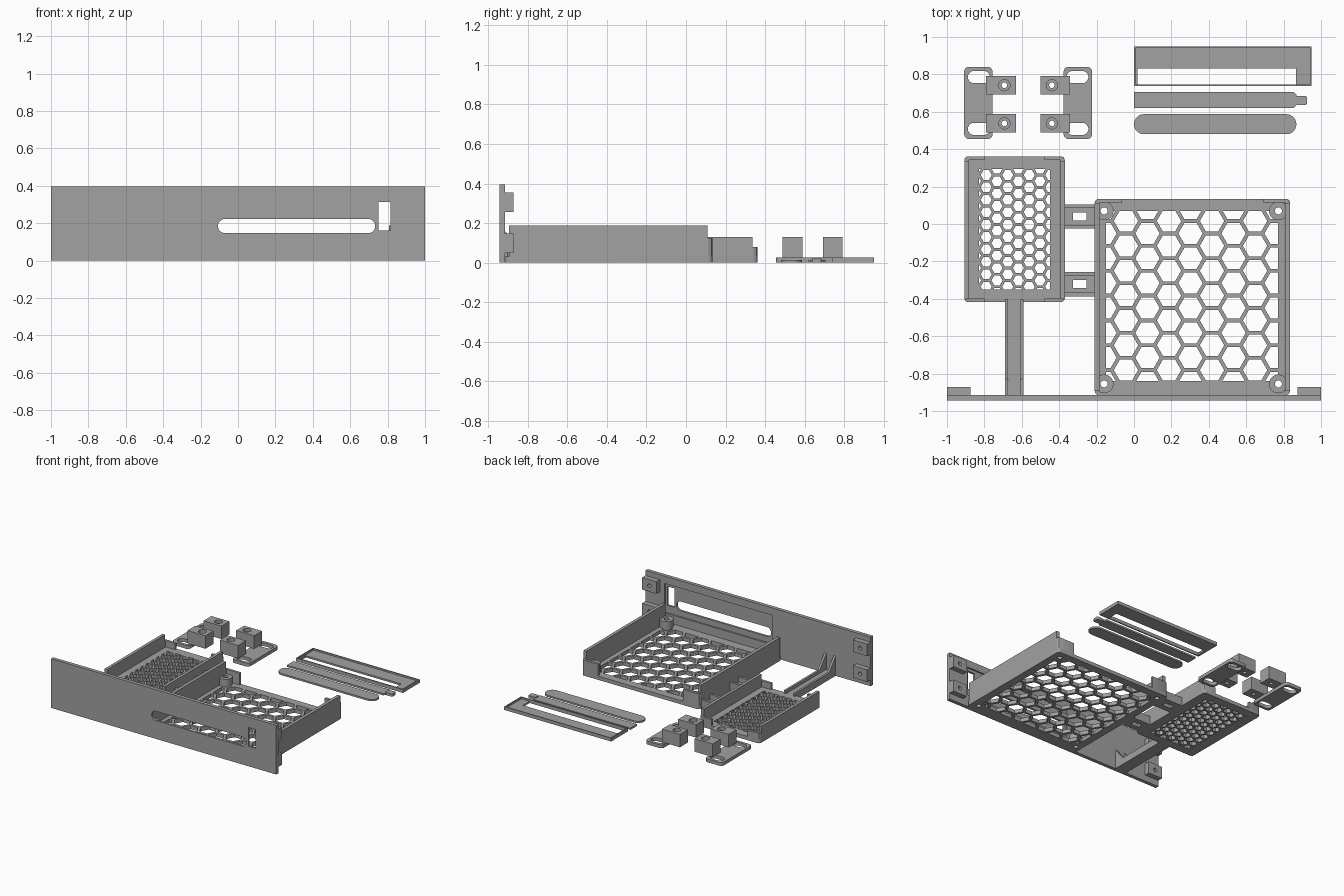
import bpy, bmesh, math
from mathutils import Vector

if "Cube" in bpy.data.objects:
    bpy.data.objects.remove(bpy.data.objects["Cube"])

gray = bpy.data.materials.new("plain_gray")
gray.use_nodes = True
gray.diffuse_color = (0.36, 0.36, 0.36, 1)
gray.node_tree.nodes["Principled BSDF"].inputs["Base Color"].default_value = (0.36, 0.36, 0.36, 1)


# --- helpers ---
def prism(name, polys, lo, hi, axis="z"):
    """Extrude flat outlines along an axis: z takes (x, y), y takes (x, z), x takes (y, z)."""
    place = {"z": lambda a, b, h: (a, b, h), "y": lambda a, b, h: (a, h, b),
             "x": lambda a, b, h: (h, a, b)}[axis]
    bm = bmesh.new()
    for poly in polys:
        face = bm.faces.new([bm.verts.new(place(a, b, lo)) for a, b in poly])
        out = bmesh.ops.extrude_face_region(bm, geom=[face])
        moved = [v for v in out["geom"] if isinstance(v, bmesh.types.BMVert)]
        bmesh.ops.translate(bm, verts=moved, vec=Vector(place(0, 0, hi - lo)))
    bmesh.ops.recalc_face_normals(bm, faces=bm.faces)
    mesh = bpy.data.meshes.new(name)
    bm.to_mesh(mesh)
    bm.free()
    mesh.materials.append(gray)
    obj = bpy.data.objects.new(name, mesh)
    bpy.context.collection.objects.link(obj)
    return obj


def rect(x0, x1, y0, y1):
    return [(x0, y0), (x1, y0), (x1, y1), (x0, y1)]


def rounded(x0, x1, y0, y1, r, n=6):
    pts = []
    corners = [(x1 - r, y1 - r), (x0 + r, y1 - r), (x0 + r, y0 + r), (x1 - r, y0 + r)]
    for i, (cx, cy) in enumerate(corners):
        for k in range(n + 1):
            a = math.pi / 2 * (i + k / n)
            pts.append((cx + r * math.cos(a), cy + r * math.sin(a)))
    return pts


def circle(cx, cy, r, n=24, turn=0):
    return [(cx + r * math.cos(math.tau * k / n + turn),
             cy + r * math.sin(math.tau * k / n + turn)) for k in range(n)]


def box(name, x0, x1, y0, y1, z0, z1):
    return prism(name, [rect(x0, x1, y0, y1)], z0, z1)


def boolean(obj, tool, mode="DIFFERENCE"):
    mod = obj.modifiers.new("cut", "BOOLEAN")
    mod.object, mod.operation, mod.solver = tool, mode, "EXACT"
    bpy.context.view_layer.objects.active = obj
    bpy.ops.object.modifier_apply(modifier=mod.name)
    bpy.data.objects.remove(tool)


FLOOR = 0.03


def hex_cutter(x0, x1, y0, y1, cx, cy, side, gap):
    """Staggered flat-topped hexagons trimmed to a rectangle."""
    pitch = math.sqrt(3) * side
    radius = side - gap / math.sqrt(3)
    cells = []
    for i in range(-1, 12):
        for j in range(-2, 14):
            x = cx + 1.5 * side * i
            y = cy - pitch * (j + (i % 2) / 2)
            if x0 - radius < x < x1 + radius and y0 - radius < y < y1 + radius:
                cells.append(circle(x, y, radius, 6))
    cutter = prism("hex_cutter", cells, -0.05, 0.1)
    boolean(cutter, box("hex_limit", x0, x1, y0, y1, -0.04, 0.09), "INTERSECT")
    return cutter


def tray(name, x0, x1, y0, y1, t, wall_h, tab_h, tab_len, ends):
    floor = prism(name + "_floor", [rounded(x0, x1, y0, y1, 0.022)], 0, FLOOR)
    for side, xo, s in (("right", x0, 1), ("left", x1, -1)):
        xs = sorted((xo, xo + s * t))
        box(f"{name}_{side}_wall", *xs, y0 + 0.02, y1 - 0.025, 0, wall_h)
        # low returns wrapping round the open ends
        for end, yo, d in ends:
            tab = [(xo, yo - d * 0.03), (xo, yo - d * 0.02), (xo + s * 0.007, yo - d * 0.006),
                   (xo + s * 0.02, yo), (xo + s * tab_len, yo), (xo + s * tab_len, yo - d * 0.02),
                   (xo + s * t, yo - d * 0.02), (xo + s * t, yo - d * 0.03)]
            prism(f"{name}_{side}_{end}_return", [tab], 0, tab_h)
    return floor


# --- front panel with display slot and switch window ---
panel = box("front_panel", -1, 1, -0.943, -0.914, 0, 0.395)
boolean(panel, box("pocket_cutter", -0.125, 0.83, -0.926, -0.9, 0.1, 0.335))
boolean(panel, prism("slot_cutter", [rounded(-0.107, 0.733, 0.147, 0.222, 0.036),
                                     rect(0.752, 0.815, 0.16, 0.312)], -1, -0.9, "y"))
for side, x0, x1 in (("right", -1, -0.873), ("left", 0.873, 1)):
    for level, z in (("lower", 0.05), ("upper", 0.257)):
        lug = box(f"{side}_{level}_lug", x0, x1, -0.915, -0.872, z, z + 0.097)
        boolean(lug, prism("lug_hole", [circle((x0 + x1) / 2, z + 0.048, 0.015, 16)],
                           -0.905, -0.8, "y"))

# --- large tray with corner bosses ---
large = tray("large_tray", -0.21, 0.834, -0.914, 0.134, 0.026, 0.187, 0.125, 0.145,
             [("back", 0.134, 1)])
boolean(large, hex_cutter(-0.15, 0.77, -0.84, 0.07, -0.043, 0.016, 0.0767, 0.02))
bosses = [(x, y) for x in (-0.16, 0.772) for y in (-0.855, 0.07)]
boolean(large, prism("boss_holes", [circle(x, y, 0.019) for x, y in bosses], -0.1, 0.2))
for i, (x, y) in enumerate(bosses):
    boss = prism(f"corner_boss_{i + 1}", [circle(x, y, 0.05, 32)], 0, 0.09)
    boolean(boss, prism("boss_hole", [circle(x, y, 0.019)], -0.1, 0.2))

# --- small tray ---
small = tray("small_tray", -0.907, -0.37, -0.417, 0.362, 0.024, 0.131, 0.08, 0.108,
             [("back", 0.362, 1), ("front", -0.417, -1)])
boolean(small, hex_cutter(-0.83, -0.448, -0.35, 0.295, -0.79, 0.262, 0.0383, 0.015))

# --- slotted links joining the trays ---
for name, y0 in (("back", -0.025), ("front", -0.387)):
    y1 = y0 + 0.13
    link = box(name + "_link", -0.385, -0.195, y0, y1, 0, FLOOR)
    boolean(link, box("link_slot", -0.327, -0.255, y0 + 0.045, y0 + 0.087, -0.1, 0.1))
    for k, y in enumerate((y0, y1 - 0.02)):
        box(f"{name}_link_rib_{k + 1}", -0.385, -0.195, y, y + 0.02, 0, 0.07)

# --- strut from the panel to the small tray ---
box("strut_floor", -0.69, -0.59, -0.92, -0.41, 0, FLOOR)
rib = [(-0.92, 0), (-0.4, 0), (-0.4, 0.055), (-0.83, 0.055), (-0.915, 0.16), (-0.92, 0.16)]
for name, x in (("right", -0.69), ("left", -0.607)):
    prism(f"strut_{name}_rib", [rib], x, x + 0.017, "x")

# --- pair of loose mounting brackets, mirrored ---
for side, s in (("right", 1), ("left", -1)):
    def span(a, b):
        return sorted((-0.566 + s * a, -0.566 + s * b))
    base = prism(side + "_bracket_base", [rounded(*span(-0.342, -0.19), 0.455, 0.84, 0.025)],
                 0, 0.027)
    slots = [rounded(*span(-0.322, -0.205), y, y + 0.065, 0.032) for y in (0.476, 0.753)]
    boolean(base, prism("bracket_slots", slots, -0.1, 0.1))
    for name, y in (("front", 0.488), ("back", 0.692)):
        block = box(f"{side}_bracket_{name}_block", *span(-0.225, -0.065), y, y + 0.1, 0.027, 0.131)
        cx, cy = -0.566 - s * 0.127, y + 0.05
        boolean(block, prism("bolt_hole", [circle(cx, cy, 0.015, 16)], -0.1, 0.3))
        boolean(block, prism("counterbore", [circle(cx, cy, 0.03)], 0.105, 0.3))

# --- loose display bezel, carrier strip and lens ---
bezel = box("bezel_plate", 0, 0.95, 0.737, 0.95, 0, 0.014)
boolean(bezel, box("bezel_window", 0.02, 0.867, 0.747, 0.832, -0.1, 0.1))
box("bezel_front_rim", 0, 0.95, 0.737, 0.747, 0, 0.027)
box("bezel_back_rim", 0, 0.95, 0.942, 0.95, 0, 0.027)
box("bezel_right_rim", 0, 0.01, 0.737, 0.95, 0, 0.027)
box("bezel_left_rim", 0.94, 0.95, 0.737, 0.95, 0, 0.027)

strip = [(0, 0.62), (0.855, 0.62), (0.868, 0.633), (0.868, 0.692), (0.855, 0.705), (0, 0.705)]
prism("carrier_strip", [strip], 0, 0.014)
prism("carrier_tab", [rounded(0.86, 0.925, 0.636, 0.684, 0.01)], 0, 0.022)
prism("display_lens", [rounded(0, 0.868, 0.48, 0.587, 0.053, 10)], 0, 0.014)

# --- smooth the round edges, keep the corners sharp ---
for obj in bpy.context.scene.objects:
    obj.select_set(obj.type == "MESH")
bpy.ops.object.shade_smooth_by_angle(angle=math.radians(25))
